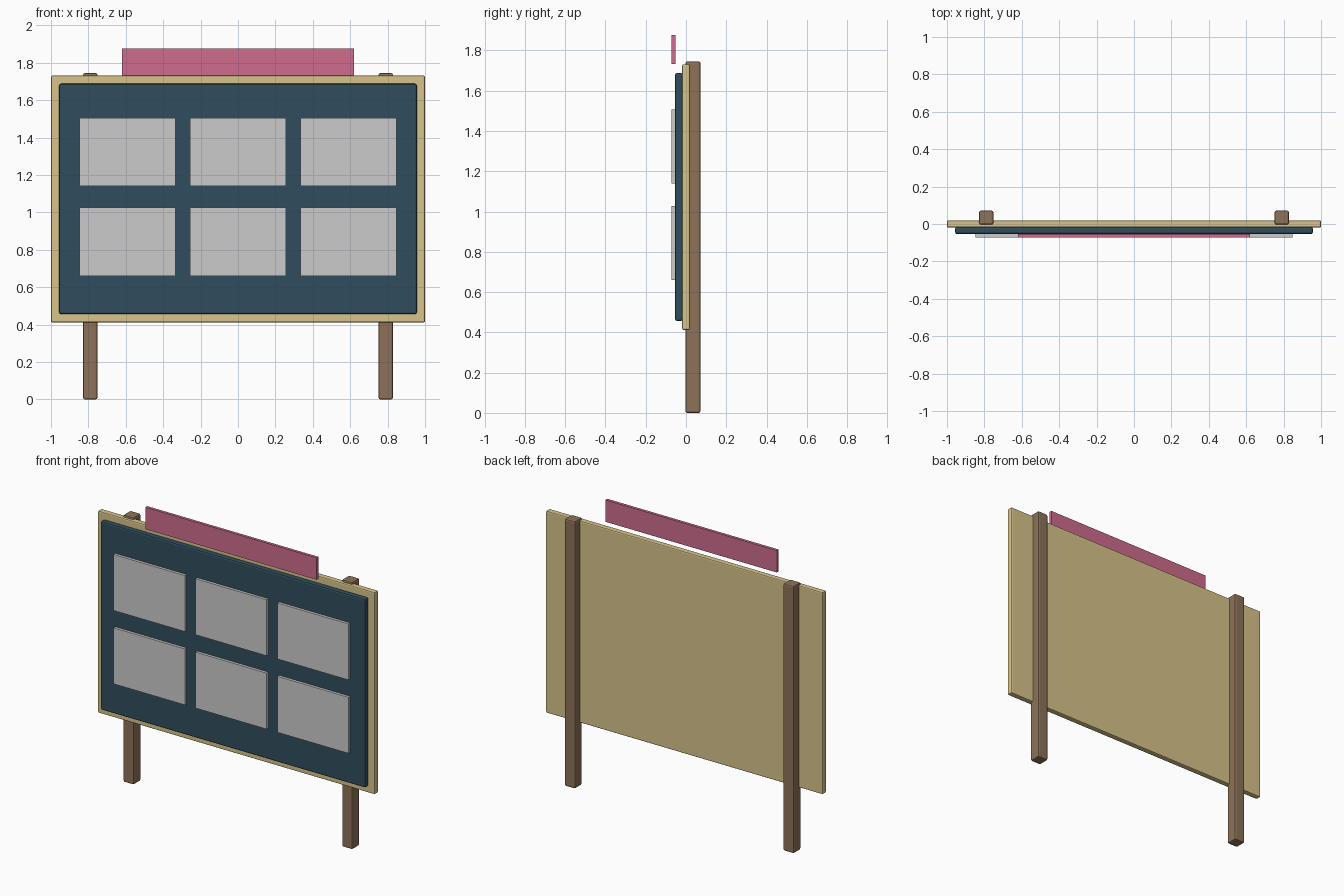
import bpy

if "Cube" in bpy.data.objects:
    bpy.data.objects.remove(bpy.data.objects["Cube"])


def material(name, rgb):
    m = bpy.data.materials.new(name)
    m.diffuse_color = (*rgb, 1)
    m.use_nodes = True
    m.node_tree.nodes["Principled BSDF"].inputs["Base Color"].default_value = m.diffuse_color
    return m


wood = material("post_wood", (0.27, 0.17, 0.10))
tan = material("pale_wood", (0.69, 0.56, 0.26))
navy = material("dark_teal", (0.03, 0.075, 0.11))
pink = material("pink", (0.62, 0.15, 0.27))


def box(name, x, y, z, mat=None, bevel=0):
    """Box from (min, max) ranges, optionally with rounded edges."""
    bpy.ops.mesh.primitive_cube_add(size=1, location=[(a + b) / 2 for a, b in (x, y, z)])
    ob = bpy.context.object
    ob.name = name
    ob.scale = [b - a for a, b in (x, y, z)]
    bpy.ops.object.transform_apply(location=False, rotation=False, scale=True)
    if mat:
        ob.data.materials.append(mat)
    if bevel:
        mod = ob.modifiers.new("edge_bevel", 'BEVEL')
        mod.width = bevel
        mod.segments = 2
    return ob


# Backing board and dark display panel
box("backing_board", (-1, 1), (-0.019, 0.019), (0.412, 1.731), tan, 0.007)
box("display_panel", (-0.956, 0.956), (-0.054, -0.015), (0.456, 1.688), navy, 0.01)

# Two support posts behind the board
for side, cx in (("left", -0.79), ("right", 0.79)):
    box(side + "_post", (cx - 0.038, cx + 0.038), (-0.003, 0.072), (0, 1.745), wood, 0.009)

# Two rows of three notice sheets
for row, cz in (("upper", 1.323), ("lower", 0.844)):
    for col, cx in (("left", -0.591), ("middle", 0), ("right", 0.591)):
        box(f"{row}_{col}_sheet", (cx - 0.257, cx + 0.257), (-0.072, -0.053),
            (cz - 0.183, cz + 0.183))

# Header strip above the board
box("header_strip", (-0.619, 0.619), (-0.072, -0.053), (1.733, 1.876), pink)
